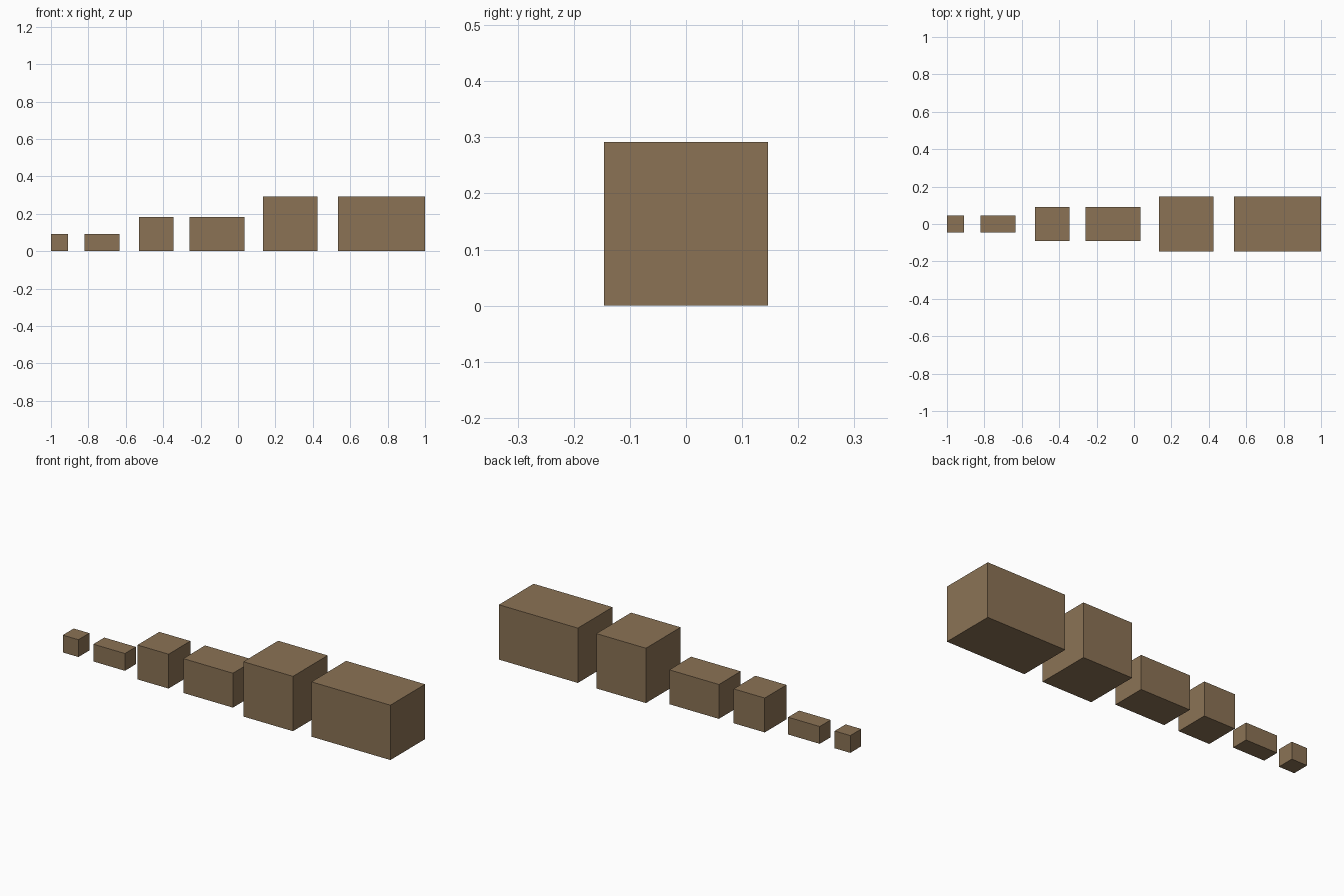
import bpy

if "Cube" in bpy.data.objects:
    bpy.data.objects.remove(bpy.data.objects["Cube"])

# One flat brown for all blocks
brown = bpy.data.materials.new("warm_brown")
brown.diffuse_color = (0.258, 0.171, 0.091, 1)
brown.use_nodes = True
brown.node_tree.nodes["Principled BSDF"].inputs["Base Color"].default_value = brown.diffuse_color


def block(name, x0, x1, size):
    """Box from x0 to x1 with a square size x size section, standing on z = 0."""
    bpy.ops.mesh.primitive_cube_add(size=1, location=((x0 + x1) / 2, 0, size / 2))
    ob = bpy.context.object
    ob.name = name
    ob.scale = (x1 - x0, size, size)
    bpy.ops.object.transform_apply(location=False, rotation=False, scale=True)
    ob.data.materials.append(brown)


# Three sizes, each as a cube and a longer block
SIZES = [
    ("small", 0.092, (-1.0, -0.908), (-0.82, -0.634)),
    ("medium", 0.183, (-0.528, -0.345), (-0.258, 0.034)),
    ("large", 0.292, (0.134, 0.426), (0.535, 1.0)),
]
for label, size, cube, long in SIZES:
    block(label + "_cube", *cube, size)
    block(label + "_long_block", *long, size)
